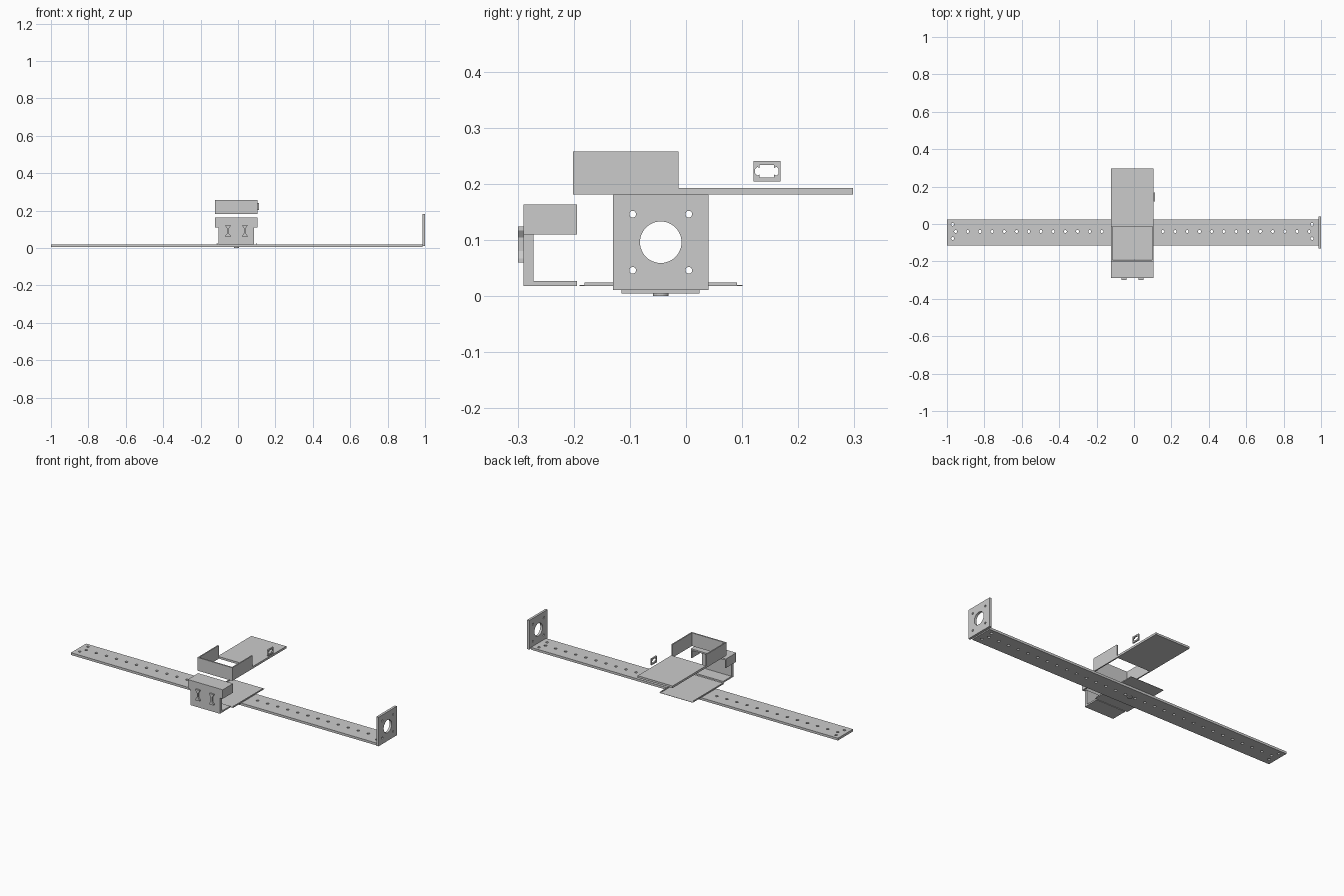
import bpy, math
from mathutils import Matrix

cube = bpy.data.objects.get("Cube")
if cube:
    bpy.data.objects.remove(cube)

grey = bpy.data.materials.new("plain grey")
grey.use_nodes = True
grey.diffuse_color = (0.6, 0.6, 0.6, 1)
grey.node_tree.nodes["Principled BSDF"].inputs["Base Color"].default_value = (0.6, 0.6, 0.6, 1)

CX, CY = -0.0085, -0.045   # symmetry lines of the assembly


def rect(a0, a1, b0, b1):
    return [(a0, b0), (a1, b0), (a1, b1), (a0, b1)]


def circle(a, b, r, n=24):
    return [(a + r * math.cos(2 * math.pi * i / n), b + r * math.sin(2 * math.pi * i / n)) for i in range(n)]


# Rows of each basis place a flat outline (u, v) and its normal w in space
AXES = {
    "x": Matrix(((0, 0, 1), (1, 0, 0), (0, 1, 0))),
    "y": Matrix(((1, 0, 0), (0, 0, -1), (0, 1, 0))),
    "z": Matrix.Identity(3),
}


def sheet(name, loops, axis, lo, hi):
    """Extrude an outline with holes from lo to hi along an axis."""
    curve = bpy.data.curves.new(name, "CURVE")
    curve.dimensions = "2D"
    curve.fill_mode = "BOTH"
    curve.extrude = (hi - lo) / 2
    for loop in loops:
        s = curve.splines.new("POLY")
        s.points.add(len(loop) - 1)
        for p, (u, v) in zip(s.points, loop):
            p.co = (u, v, 0, 1)
        s.use_cyclic_u = True
    tmp = bpy.data.objects.new(name + "_outline", curve)
    bpy.context.collection.objects.link(tmp)
    bpy.context.view_layer.update()
    mesh = bpy.data.meshes.new_from_object(tmp.evaluated_get(bpy.context.evaluated_depsgraph_get()))
    bpy.data.objects.remove(tmp)
    mesh.transform(AXES[axis].to_4x4())
    offset = [0, 0, 0]
    offset["xyz".index(axis)] = (lo + hi) / 2
    mesh.transform(Matrix.Translation(offset))
    mesh.materials.clear()
    mesh.materials.append(grey)
    for f in mesh.polygons:
        f.use_smooth = False
        f.material_index = 0
    ob = bpy.data.objects.new(name, mesh)
    bpy.context.collection.objects.link(ob)
    return ob


def box(name, x0, x1, y0, y1, z0, z1):
    return sheet(name, [rect(x0, x1, y0, y1)], "z", z0, z1)


# Long perforated rail
holes = [circle(CX + (i - 14.5) * 0.0652, -0.04, 0.008, 12) for i in range(30)]
holes += [circle(CX + sx * 0.961, -0.04 + sy * 0.038, 0.008, 12) for sx in (-1, 1) for sy in (-1, 1)]
sheet("rail", [rect(-1, 0.986, -0.115, 0.024)] + holes, "z", 0.0045, 0.018)
sheet("rail_boss", [circle(CX, CY, 0.014)], "z", 0, 0.0045)

# Upright end plate with a large bore and four bolt holes
bolts = [circle(CY + sy * 0.05, 0.096 + sz * 0.05, 0.006, 16) for sy in (-1, 1) for sz in (-1, 1)]
sheet("end_plate", [rect(-0.13, 0.04, 0.011, 0.181), circle(CY, 0.096, 0.037, 48)] + bolts, "x", 0.986, 1)

# Base tray with side rims
X0, X1 = -0.122, 0.104
box("base_tray", X0 + 0.008, X1 - 0.003, -0.19, 0.101, 0.018, 0.0195)
for side, x in (("right", X0 + 0.008), ("left", X1 - 0.009)):
    box(side + "_tray_rim", x, x + 0.006, -0.181, 0.091, 0.018, 0.024)

# Top cover: rear plate and a three-sided skirt
box("cover_plate", X0, X1, -0.013, 0.298, 0.181, 0.193)
box("cover_front_wall", X0, X1, -0.201, -0.193, 0.181, 0.258)
for side, x in (("right", X0), ("left", X1 - 0.007)):
    box(side + "_cover_wall", x, x + 0.007, -0.193, -0.013, 0.181, 0.258)

# Front housing: hood, narrower panel and foot
box("hood_top", X0, X1, -0.29, -0.194, 0.154, 0.163)
box("hood_front", X0, X1, -0.29, -0.281, 0.11, 0.154)
for side, x in (("right", X0), ("left", X1 - 0.007)):
    box(side + "_hood_wall", x, x + 0.007, -0.281, -0.194, 0.11, 0.154)
box("front_panel", X0 + 0.018, X1 - 0.018, -0.29, -0.272, 0.027, 0.11)
box("front_foot", X0 + 0.018, X1 - 0.018, -0.29, -0.194, 0.018, 0.027)

# Pair of waisted clips on the front panel
for side, s in (("right", -1), ("left", 1)):
    half = [(-0.013, 0.124), (-0.013, 0.117), (-0.004, 0.104)]
    half += [(u, 0.184 - v) for u, v in reversed(half)]
    outline = half + [(-u, v) for u, v in reversed(half)]
    cx = CX + s * 0.045
    sheet(side + "_clip", [[(cx + u, v) for u, v in outline]], "y", -0.299, -0.29)

# Small socket bezel beside the cover
my, mz = 0.144, 0.2225
quarter = [(0.021, 0.004), (0.017, 0.008), (0.013, 0.006), (0.013, 0.011)]
slot = quarter + [(-u, v) for u, v in reversed(quarter)]
slot += [(-u, -v) for u, v in slot]
sheet("socket_bezel", [rect(0.12, 0.168, 0.204, 0.241), [(my + u, mz + v) for u, v in slot]], "x", 0.104, 0.112)
